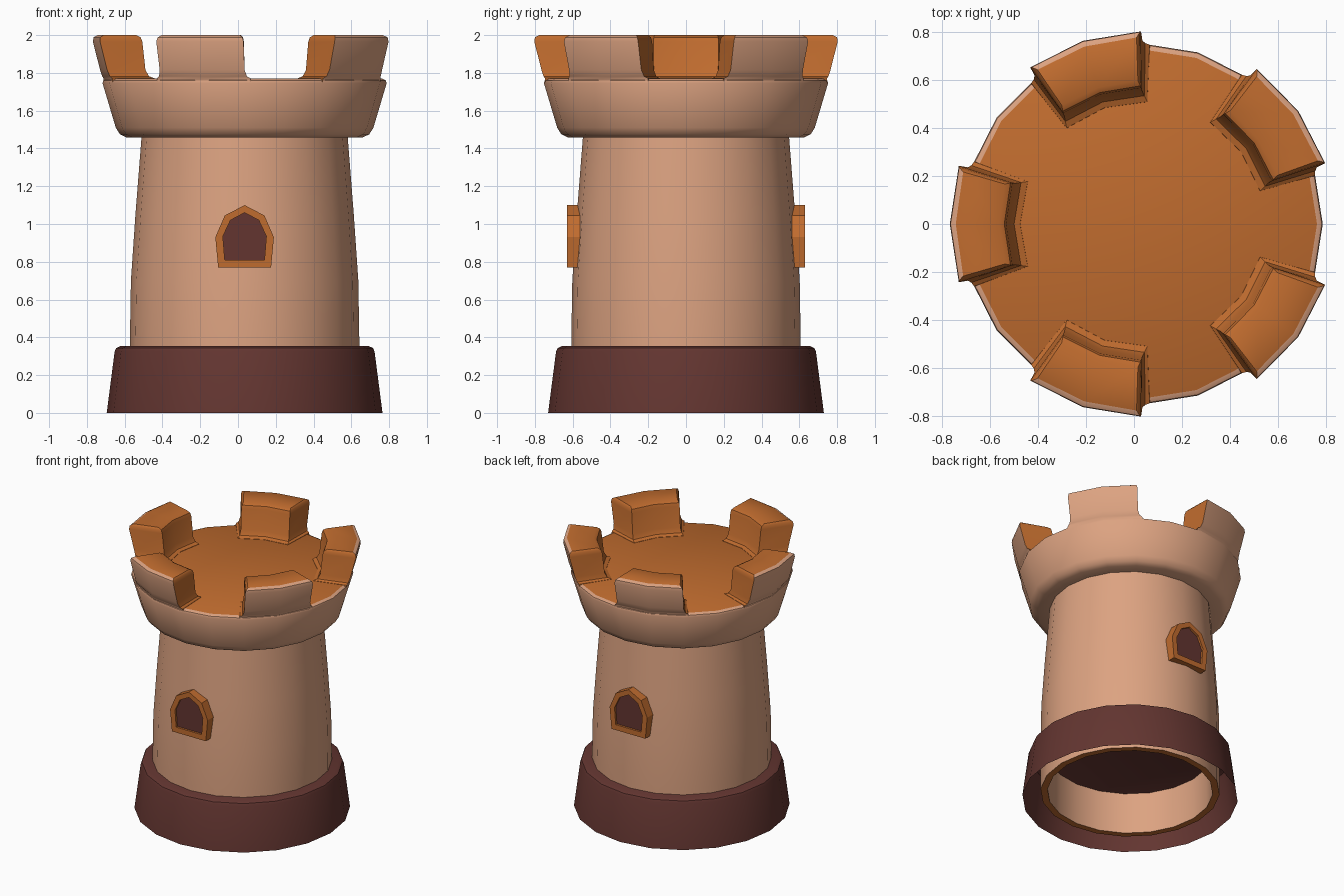
import bpy, bmesh, math
from mathutils import Vector

if "Cube" in bpy.data.objects:
    bpy.data.objects.remove(bpy.data.objects["Cube"])

CX, SIDES = 0.035, 20          # tower axis and number of sides


def material(name, rgb):
    m = bpy.data.materials.new(name)
    m.diffuse_color = (*rgb, 1)
    m.use_nodes = True
    m.node_tree.nodes["Principled BSDF"].inputs["Base Color"].default_value = m.diffuse_color
    return m


STONE = material("pale_stone", (0.72, 0.365, 0.22))
CLAY = material("orange_clay", (0.53, 0.15, 0.028))
DARK = material("dark_brown", (0.125, 0.036, 0.030))


def finish(name, bm, mats, smooth=True):
    me = bpy.data.meshes.new(name)
    bm.normal_update()
    bm.to_mesh(me)
    bm.free()
    ob = bpy.data.objects.new(name, me)
    bpy.context.collection.objects.link(ob)
    for m in mats:
        me.materials.append(m)
    if smooth:
        bpy.ops.object.select_all(action='DESELECT')
        ob.select_set(True)
        bpy.context.view_layer.objects.active = ob
        bpy.ops.object.shade_smooth_by_angle(angle=math.radians(35))
    return ob


def polar(r, deg, z):
    a = math.radians(deg)
    return Vector((CX + r * math.cos(a), r * math.sin(a), z))


def lathe(name, profile, mats):
    """profile: (radius, z, material index of the band that starts here)"""
    bm = bmesh.new()
    rings = [[bm.verts.new(polar(r, 360 * j / SIDES, z)) for j in range(SIDES)]
             for r, z, _ in profile if r > 0]
    for i in range(len(rings) - 1):
        for j in range(SIDES):
            k = (j + 1) % SIDES
            f = bm.faces.new((rings[i][j], rings[i][k], rings[i + 1][k], rings[i + 1][j]))
            f.material_index = profile[i][2]
    if profile[-1][0] == 0:    # close with a flat cap
        bm.faces.new(rings[-1]).material_index = profile[-2][2]
    return finish(name, bm, mats)


# Base: open underneath, capped on top
lathe("base", [(0.73, 0, 0), (0.688, 0.325, 0), (0.68, 0.343, 0), (0.655, 0.355, 0), (0, 0.355, 0)], [DARK])

# Hollow tower wall with an orange bottom rim
lathe("tower_wall", [(0.50, 1.47, 0), (0.555, 0.6, 0), (0.56, 0.05, 1), (0.607, 0.05, 0),
                     (0.607, 0.4, 0), (0.602, 0.7, 0), (0.578, 1.05, 0), (0.545, 1.47, 0)],
      [STONE, CLAY])

# Crown with floor
lathe("crown", [(0.49, 1.458, 0), (0.625, 1.458, 0), (0.66, 1.475, 0), (0.682, 1.51, 0),
                (0.752, 1.745, 0), (0.748, 1.76, 0), (0.728, 1.77, 1), (0, 1.77, 1)],
      [STONE, CLAY])

# Five battlements: stacked wedge outlines (z, outer r, inner r, half angle)
LEVELS = [(1.735, 0.744, 0.500, 20.8), (1.772, 0.748, 0.510, 20.3), (1.782, 0.754, 0.535, 18.9),
          (1.815, 0.765, 0.552, 18.0), (1.965, 0.803, 0.568, 17.6), (1.988, 0.800, 0.576, 17.2),
          (2.0, 0.778, 0.598, 16.2)]
for n in range(5):
    mid = 36 + 72 * n
    bm = bmesh.new()
    rings = []
    for z, ro, ri, h in LEVELS:
        pts = [(ro, -h), (ro, 0), (ro, h), (ri, h), (ri, 0), (ri, -h)]
        rings.append([bm.verts.new(polar(r, mid + d, z)) for r, d in pts])
    for a, b in zip(rings, rings[1:]):
        for j in range(6):
            k = (j + 1) % 6
            f = bm.faces.new((a[j], a[k], b[k], b[j]))
            f.material_index = 0 if j < 2 else 1      # only the outside is stone
    t = rings[-1]
    for q in ((t[0], t[1], t[4], t[5]), (t[1], t[2], t[3], t[4])):
        bm.faces.new(q).material_index = 1
    finish(f"battlement_{n + 1}", bm, [STONE, CLAY])


# Arched windows, front and back
def arch(half):
    return half + [(-x, z) for x, z in reversed(half) if x > 0]


OUTER = arch([(0.14, 0.77), (0.155, 0.93), (0.105, 1.045), (0, 1.10)])
INNER = arch([(0.105, 0.81), (0.115, 0.935), (0.075, 1.02), (0, 1.06)])
for name, s in (("front_window", 1), ("back_window", -1)):
    bm = bmesh.new()
    loops = [[bm.verts.new((CX + s * x, -s * d, z)) for x, z in pts]
             for pts, d in ((OUTER, 0.555), (OUTER, 0.63), (INNER, 0.63), (INNER, 0.615))]
    n = len(OUTER)
    for a, b in zip(loops, loops[1:]):
        for j in range(n):
            k = (j + 1) % n
            bm.faces.new((a[j], a[k], b[k], b[j]))
    bm.faces.new(loops[-1]).material_index = 1
    finish(name, bm, [CLAY, DARK], smooth=False)
